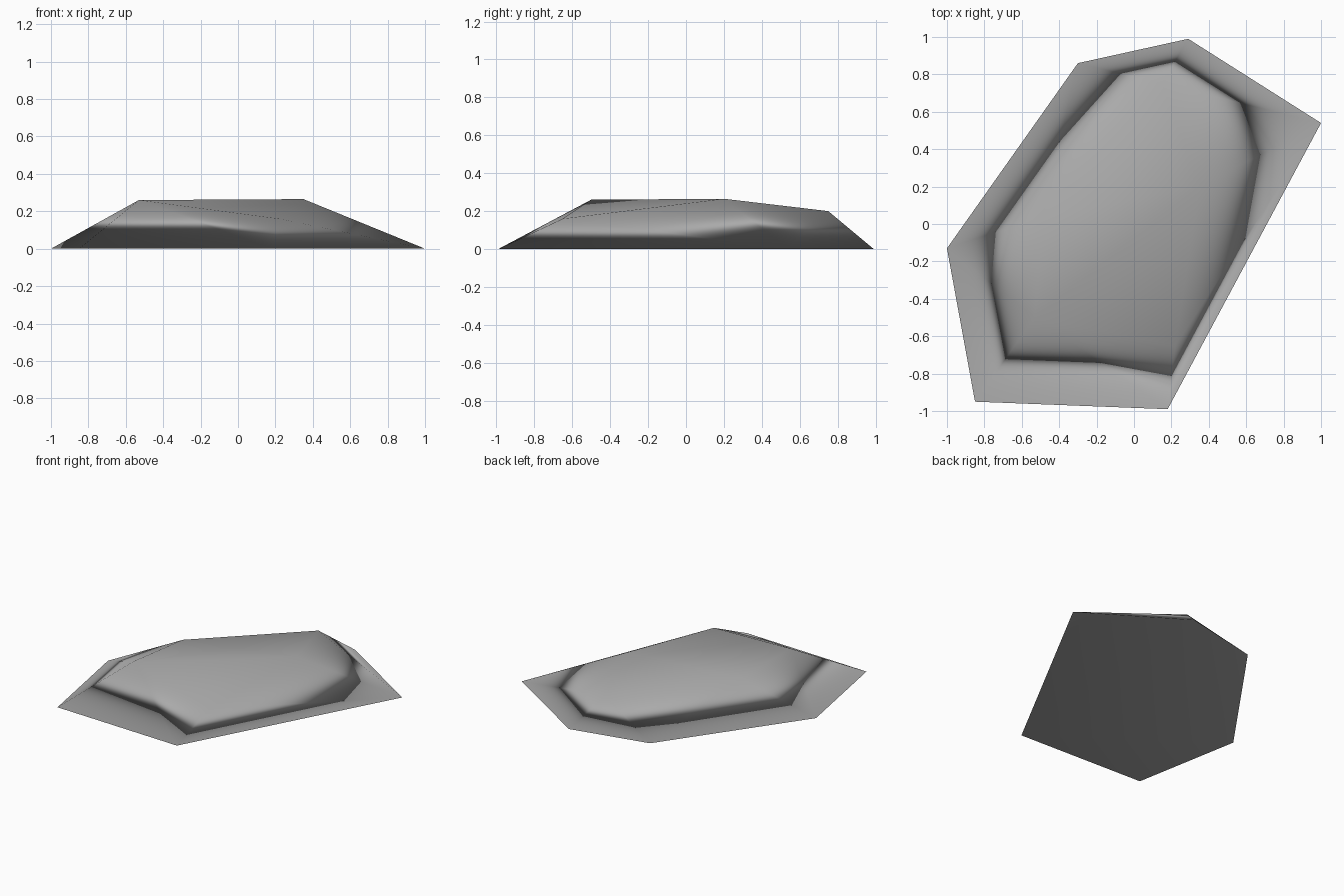
import bpy
import bmesh

cube = bpy.data.objects.get("Cube")
if cube:
    bpy.data.objects.remove(cube, do_unlink=True)

# Grey stone
stone = bpy.data.materials.new("stone_grey")
stone.use_nodes = True
grey = (0.4, 0.4, 0.4, 1)
stone.diffuse_color = grey
stone.node_tree.nodes["Principled BSDF"].inputs["Base Color"].default_value = grey

# Six ground corners and five crown corners of a flat boulder
ground = [(-0.30, 0.86), (0.29, 0.99), (1.0, 0.54),
          (0.18, -0.99), (-0.85, -0.95), (-1.0, -0.13)]
crown = [(-0.53, -0.50, 0.26), (0.22, -0.65, 0.16), (0.35, 0.20, 0.265),
         (0.15, 0.75, 0.20), (-0.49, 0.04, 0.23)]

# Faceted shell around the corners, with one flat underside
bm = bmesh.new()
for corner in [(x, y, 0) for x, y in ground] + crown:
    bm.verts.new(corner)
bmesh.ops.convex_hull(bm, input=bm.verts)
bmesh.ops.recalc_face_normals(bm, faces=bm.faces)
underside = [f for f in bm.faces if all(v.co.z < 0.001 for v in f.verts)]
bmesh.ops.dissolve_faces(bm, faces=underside)
for face in bm.faces:
    face.smooth = True

mesh = bpy.data.meshes.new("flat_boulder")
bm.to_mesh(mesh)
bm.free()
mesh.materials.append(stone)
boulder = bpy.data.objects.new("flat_boulder", mesh)
bpy.context.collection.objects.link(boulder)

# Soft shading that favours the large faces
soft = boulder.modifiers.new("soft_shading", 'WEIGHTED_NORMAL')
soft.mode = 'FACE_AREA'
